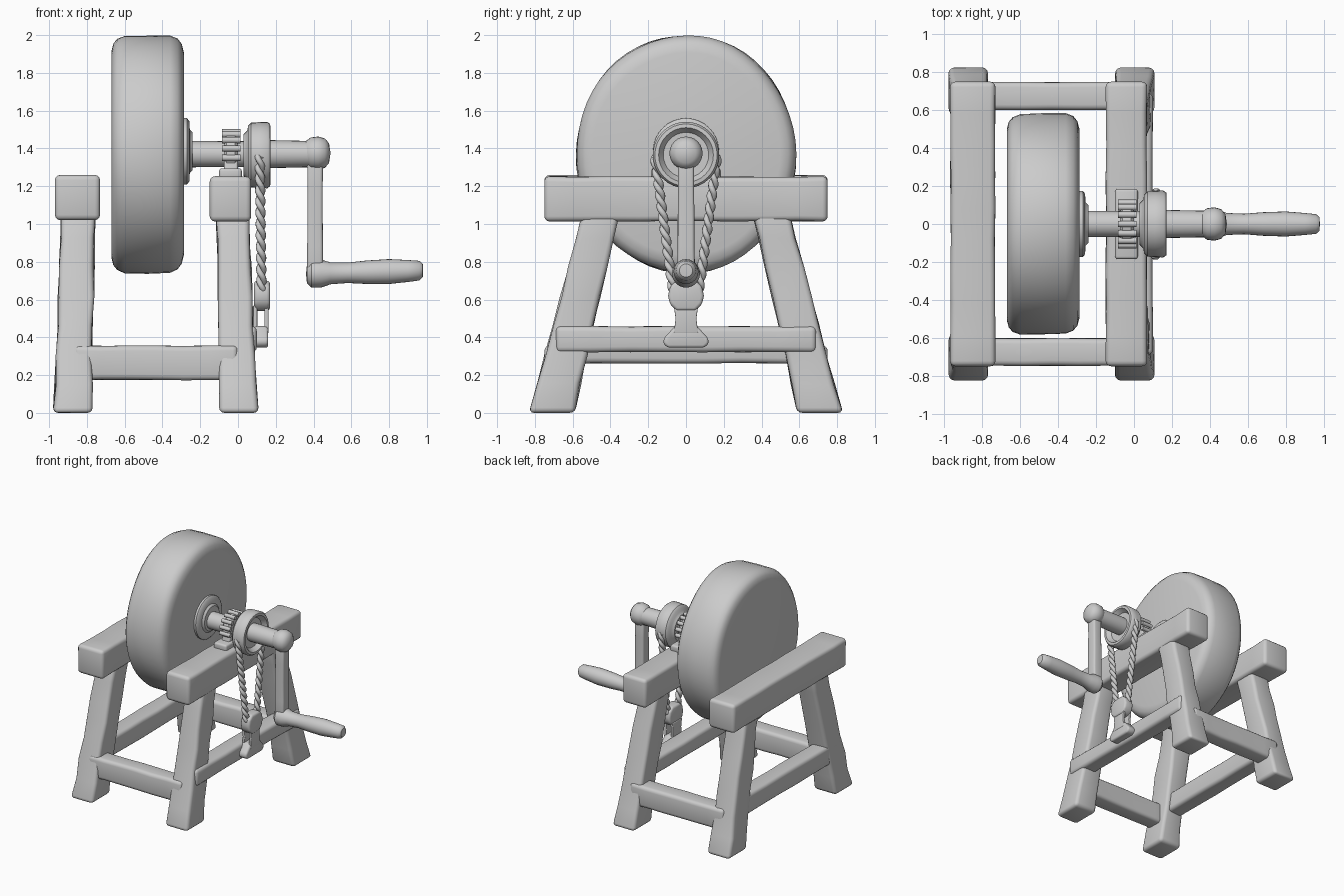
import bpy, bmesh, math, random
from mathutils import Vector

if "Cube" in bpy.data.objects:
    bpy.data.objects.remove(bpy.data.objects["Cube"])

random.seed(4)
grey = bpy.data.materials.new("plain grey")
grey.diffuse_color = (0.6, 0.6, 0.6, 1)
grey.use_nodes = True
grey.node_tree.nodes["Principled BSDF"].inputs["Base Color"].default_value = grey.diffuse_color


def finish(name, bm, angle=40):
    bmesh.ops.remove_doubles(bm, verts=bm.verts, dist=0.0005)
    bmesh.ops.recalc_face_normals(bm, faces=bm.faces)
    me = bpy.data.meshes.new(name)
    bm.to_mesh(me)
    bm.free()
    for p in me.polygons:
        p.use_smooth = True
    me.set_sharp_from_angle(angle=math.radians(angle))
    me.materials.append(grey)
    ob = bpy.data.objects.new(name, me)
    bpy.context.collection.objects.link(ob)
    return ob


def round_edges(bm, width):
    bmesh.ops.recalc_face_normals(bm, faces=bm.faces)
    edges = [e for e in bm.edges if len(e.link_faces) == 2 and e.calc_face_angle() > 0.5]
    bmesh.ops.bevel(bm, geom=edges, offset=width, segments=3, profile=0.5, affect='EDGES')


def timber(name, axis, p0, p1, half0, half1, n=7, wear=0.005, width=0.028):
    """Hewn beam: rectangular sections along an axis, slightly uneven."""
    a, b = [i for i in range(3) if i != axis]
    p0, p1 = Vector(p0), Vector(p1)
    bm = bmesh.new()
    rings = []
    for i in range(n + 1):
        t = i / n
        c = p0.lerp(p1, t)
        ring = []
        for sa, sb in ((-1, -1), (1, -1), (1, 1), (-1, 1)):
            v = c.copy()
            w = wear if 0 < i < n else 0
            v[a] += sa * (half0[0] + (half1[0] - half0[0]) * t - random.uniform(0, w))
            v[b] += sb * (half0[1] + (half1[1] - half0[1]) * t - random.uniform(0, w))
            ring.append(bm.verts.new(v))
        rings.append(ring)
    for r, s in zip(rings, rings[1:]):
        for k in range(4):
            bm.faces.new((r[k], r[(k + 1) % 4], s[(k + 1) % 4], s[k]))
    bm.faces.new(rings[0])
    bm.faces.new(rings[-1])
    round_edges(bm, width)
    return finish(name, bm)


def lathe(name, profile, z, segs=32, y_scale=1.0, lift=0.0, wobble=0.0):
    """Turned part around the x axis; profile is (x, radius), lift tilts it upward."""
    bm = bmesh.new()
    x0 = profile[0][0]
    rings = []
    for x, r in profile:
        ring = []
        for k in range(segs):
            t = 2 * math.pi * k / segs
            q = r * (1 - wobble * (1 + math.sin(5 * t + 9 * x)) / 2)
            ring.append(bm.verts.new((x, q * math.sin(t) * y_scale,
                                      z + lift * (x - x0) + q * math.cos(t))))
        rings.append(ring)
    for r, s in zip(rings, rings[1:]):
        for k in range(segs):
            bm.faces.new((r[k], r[(k + 1) % segs], s[(k + 1) % segs], s[k]))
    return finish(name, bm)


def slab(name, outline, x0, x1, width=0.012):
    """Half outline in (y, z), mirrored in y and extruded along x."""
    pts = outline + [(-y, z) for y, z in reversed(outline)]
    bm = bmesh.new()
    lo = [bm.verts.new((x0, y, z)) for y, z in pts]
    hi = [bm.verts.new((x1, y, z)) for y, z in pts]
    bm.faces.new(lo)
    bm.faces.new(hi)
    for k in range(len(pts)):
        j = (k + 1) % len(pts)
        bm.faces.new((lo[k], lo[j], hi[j], hi[k]))
    round_edges(bm, width)
    return finish(name, bm)


def tube(name, points, radius, cyclic=False):
    cu = bpy.data.curves.new(name, 'CURVE')
    cu.dimensions = '3D'
    cu.bevel_depth = radius
    cu.bevel_resolution = 2
    cu.use_fill_caps = True
    sp = cu.splines.new('POLY')
    sp.points.add(len(points) - 1)
    for p, co in zip(sp.points, points):
        p.co = (*co, 1)
    sp.use_cyclic_u = cyclic
    tmp = bpy.data.objects.new(name + " path", cu)
    bpy.context.collection.objects.link(tmp)
    bm = bmesh.new()
    me = bpy.data.meshes.new_from_object(tmp)
    bm.from_mesh(me)
    bpy.data.objects.remove(tmp)
    return finish(name, bm, 60)


# Trestles: top beams, splayed legs, cross rails
timber("left_top_beam", 1, (-0.85, -0.75, 1.14), (-0.85, 0.75, 1.14), (0.12, 0.12), (0.12, 0.12), 9)
timber("right_top_beam", 1, (-0.04, -0.75, 1.133), (-0.04, 0.75, 1.133), (0.11, 0.12), (0.11, 0.12), 9)
for side, s in (("front", -1), ("back", 1)):
    timber(f"left_{side}_leg", 2, (-0.875, s * 0.71, 0), (-0.845, s * 0.445, 1.08),
           (0.105, 0.122), (0.093, 0.1), 7, 0.012)
    timber(f"right_{side}_leg", 2, (0.005, s * 0.71, 0), (-0.03, s * 0.445, 1.08),
           (0.105, 0.122), (0.09, 0.1), 7, 0.012)
    timber(f"{side}_stretcher", 0, (-0.87, s * 0.675, 0.265), (0.0, s * 0.675, 0.265),
           (0.075, 0.093), (0.075, 0.093), 6)
timber("left_cross_rail", 1, (-0.88, -0.68, 0.345), (-0.88, 0.68, 0.345), (0.075, 0.085), (0.075, 0.085))
timber("right_cross_rail", 1, (0.025, -0.69, 0.39), (0.025, 0.69, 0.39), (0.075, 0.07), (0.075, 0.07))

# Grindstone with a worn rim, and its hub flange
lathe("grindstone", [(-0.67, 0), (-0.67, 0.55), (-0.66, 0.59), (-0.64, 0.615), (-0.60, 0.632), (-0.48, 0.634),
                     (-0.36, 0.632), (-0.32, 0.615), (-0.298, 0.585), (-0.287, 0.54), (-0.287, 0)],
      1.37, 56, 0.925, 0, 0.012)
lathe("hub_flange", [(-0.30, 0), (-0.30, 0.175), (-0.27, 0.175), (-0.258, 0.16), (-0.255, 0.115),
                     (-0.24, 0.1), (-0.24, 0)], 1.385)

# Axle and pulley with a dished outer face
lathe("axle", [(-0.3, 0), (-0.3, 0.07), (0.05, 0.068), (0.17, 0.074), (0.36, 0.07), (0.45, 0.07), (0.45, 0)], 1.37, 24)
lathe("pulley", [(0.03, 0), (0.03, 0.11), (0.05, 0.13), (0.053, 0.155), (0.07, 0.172), (0.11, 0.174), (0.155, 0.176),
                 (0.17, 0.165), (0.172, 0.145), (0.16, 0.137), (0.135, 0.12), (0.13, 0)], 1.365)

# Bearing: foot plate, pillow and ribbed collar over the axle
timber("bearing_foot", 1, (-0.04, -0.185, 1.265), (-0.04, 0.185, 1.265), (0.06, 0.03), (0.06, 0.03), 2, 0, 0.015)
slab("bearing_pillow", [(0.13, 1.25), (0.10, 1.34), (0.09, 1.40), (0.05, 1.45)], -0.075, 0.0)
lathe("bearing_collar", [(-0.075, 0), (-0.075, 0.1), (-0.06, 0.115), (-0.015, 0.115), (0.0, 0.1), (0.0, 0)], 1.37)
for i in range(9):
    t = math.radians(-100 + 25 * i)
    y, z = 0.115 * math.sin(t), 1.37 + 0.115 * math.cos(t)
    tube(f"collar_rib_{i + 1}", [(-0.085, y, z), (0.012, y, z)], 0.017)

# Crank: end knob, arm, elbow and handle
lathe("crank_knob", [(0.355, 0), (0.36, 0.065), (0.385, 0.083), (0.425, 0.088), (0.46, 0.078),
                     (0.482, 0.052), (0.49, 0)], 1.375, 24)
timber("crank_arm", 2, (0.408, 0, 0.72), (0.408, 0, 1.36), (0.042, 0.048), (0.042, 0.042), 4, 0.003, 0.015)
lathe("crank_handle", [(0.36, 0), (0.365, 0.05), (0.39, 0.073), (0.44, 0.074), (0.49, 0.058), (0.58, 0.054),
                       (0.68, 0.062), (0.80, 0.066), (0.90, 0.058), (0.96, 0.052), (0.978, 0.035), (0.98, 0)],
      0.735, 24, 1, 0.03)

# Twisted rope: two strands per side, going round the pulley groove
for side, s in (("front", -1), ("back", 1)):
    a, b = Vector((0.115, s * 0.165, 1.36)), Vector((0.125, s * 0.068, 0.64))
    for n in (0, 1):
        pts = []
        for i in range(81):
            t = i / 80
            w = 2 * math.pi * 6 * t + n * math.pi
            pts.append(a.lerp(b, t) + Vector((0.012 * math.cos(w), 0.012 * math.sin(w), 0)))
        tube(f"{side}_rope_strand_{n + 1}", pts, 0.016)

# Rope fitting: upper block, two neck straps with a gap, flared foot on the rail
slab("fitting_block", [(0.05, 0.54), (0.085, 0.575), (0.095, 0.62), (0.085, 0.67), (0.05, 0.70)], 0.085, 0.17, 0.018)
slab("fitting_inner_strap", [(0.065, 0.42), (0.055, 0.50), (0.065, 0.57)], 0.08, 0.102, 0.006)
slab("fitting_outer_strap", [(0.065, 0.42), (0.055, 0.50), (0.065, 0.57)], 0.14, 0.162, 0.006)
slab("fitting_foot", [(0.095, 0.345), (0.12, 0.365), (0.118, 0.395), (0.085, 0.43), (0.06, 0.46)], 0.08, 0.16, 0.015)
